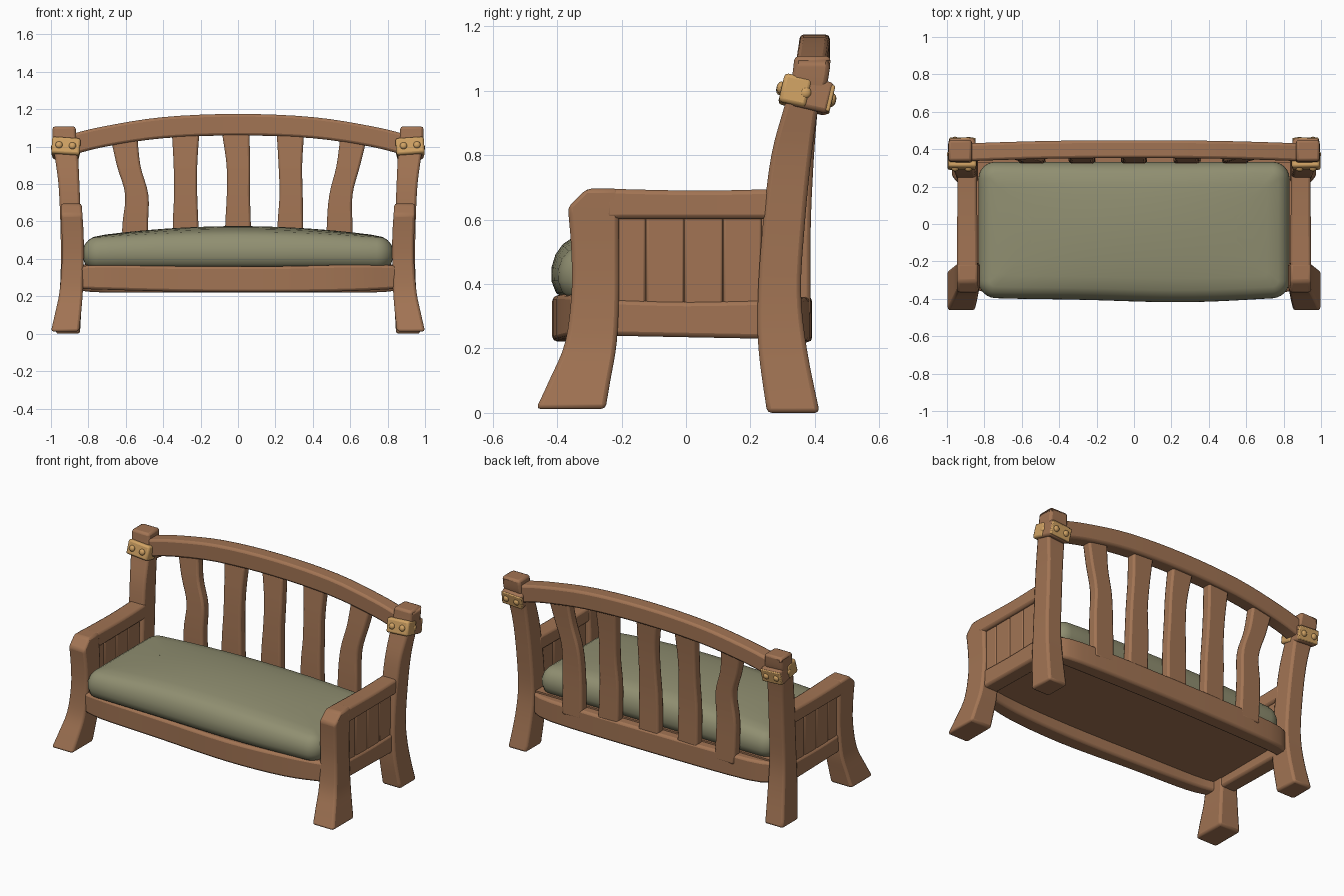
import bpy, bmesh, math
from mathutils import Vector, Matrix

if "Cube" in bpy.data.objects:
    bpy.data.objects.remove(bpy.data.objects["Cube"], do_unlink=True)


def material(name, rgb):
    m = bpy.data.materials.new(name)
    m.use_nodes = True
    m.diffuse_color = (*rgb, 1)
    m.node_tree.nodes["Principled BSDF"].inputs["Base Color"].default_value = (*rgb, 1)
    return m


WOOD = material("brown wood", (0.36, 0.175, 0.088))
CLOTH = material("sage cloth", (0.28, 0.275, 0.165))
BRASS = material("brass", (0.63, 0.36, 0.125))


def finish(name, bm, mat, bevel=0.0, segments=2, angle=40):
    bmesh.ops.recalc_face_normals(bm, faces=bm.faces)
    mesh = bpy.data.meshes.new(name)
    bm.to_mesh(mesh)
    bm.free()
    mesh.materials.append(mat)
    ob = bpy.data.objects.new(name, mesh)
    bpy.context.collection.objects.link(ob)
    if bevel:
        mod = ob.modifiers.new("Rounded edges", "BEVEL")
        mod.width, mod.segments = bevel, segments
        mod.limit_method, mod.angle_limit = "ANGLE", math.radians(35)
    bpy.ops.object.select_all(action="DESELECT")
    bpy.context.view_layer.objects.active = ob
    ob.select_set(True)
    bpy.ops.object.shade_smooth_by_angle(angle=math.radians(angle))
    return ob


def resample(stations, steps=4):
    """Smooth curve through the given cross-sections."""
    out = []
    for i in range(len(stations) - 1):
        p0, p1 = stations[max(i - 1, 0)], stations[i]
        p2, p3 = stations[i + 1], stations[min(i + 2, len(stations) - 1)]
        for k in range(steps):
            t = k / steps
            out.append([0.5 * (2 * b + (c - a) * t + (2 * a - 5 * b + 4 * c - d) * t * t
                               + (3 * b - a - 3 * c + d) * t ** 3)
                        for a, b, c, d in zip(p0, p1, p2, p3)])
    return out + [stations[-1]]


def beam(name, axis, stations, side=1, bevel=0.014, smooth=True, mat=WOOD):
    """Rectangular loft; a station is (position on axis, low/high, low/high)."""
    order = {"x": (0, 1, 2), "y": (1, 0, 2), "z": (2, 0, 1)}[axis]
    bm = bmesh.new()
    rings = []
    for t, a0, a1, b0, b1 in (resample(stations) if smooth else stations):
        ring = []
        for a, b in ((a0, b0), (a1, b0), (a1, b1), (a0, b1)):
            co = Vector()
            for i, v in zip(order, (t, a, b)):
                co[i] = v
            co.x *= side
            ring.append(bm.verts.new(co))
        rings.append(ring)
    for r, q in zip(rings, rings[1:]):
        for i in range(4):
            j = (i + 1) % 4
            bm.faces.new((r[i], r[j], q[j], q[i]))
    bm.faces.new(rings[0])
    bm.faces.new(rings[-1])
    return finish(name, bm, mat, bevel)


def box(name, x, y, z, side=1, tilt=None, bevel=0.008, mat=WOOD):
    """Box from ranges, optionally tilted by a matrix."""
    ob = beam(name, "z", [(z[0], *x, *y), (z[1], *x, *y)], side, bevel, False, mat)
    if tilt:
        ob.data.transform(tilt)
    return ob


def rivet(name, centre, axis, tilt, side):
    bm = bmesh.new()
    bmesh.ops.create_uvsphere(bm, u_segments=12, v_segments=8, radius=0.019)
    squash = Vector((1, 1, 1))
    squash[axis] = 0.7
    bmesh.ops.scale(bm, vec=squash, verts=bm.verts)
    bmesh.ops.translate(bm, vec=(centre[0] * side, *centre[1:]), verts=bm.verts)
    bm.transform(tilt)
    finish(name, bm, BRASS)


for side, word in ((1, "left"), (-1, "right")):
    # Front leg, ending in a chamfered corner that carries the armrest
    leg = resample([
        (0.012, 0.85, 1.0, -0.466, -0.25), (0.1, 0.84, 0.98, -0.425, -0.235),
        (0.22, 0.83, 0.955, -0.375, -0.215), (0.38, 0.825, 0.942, -0.355, -0.208),
        (0.52, 0.825, 0.942, -0.357, -0.208), (0.638, 0.832, 0.946, -0.367, -0.208)])
    beam(f"{word}_front_leg", "z", leg + [(0.696, 0.836, 0.948, -0.308, -0.208)],
         side, smooth=False)
    beam(f"{word}_back_post", "z", [
        (0, 0.845, 0.975, 0.252, 0.415), (0.2, 0.835, 0.955, 0.225, 0.375),
        (0.38, 0.835, 0.947, 0.224, 0.357), (0.6, 0.84, 0.95, 0.24, 0.37),
        (0.8, 0.848, 0.96, 0.265, 0.39), (0.95, 0.855, 0.98, 0.305, 0.412),
        (1.03, 0.862, 0.99, 0.327, 0.44), (1.108, 0.868, 0.992, 0.337, 0.45)], side, 0.017)
    beam(f"{word}_armrest", "y", [
        (-0.25, 0.836, 0.947, 0.602, 0.696), (0.04, 0.838, 0.945, 0.602, 0.69),
        (0.28, 0.84, 0.945, 0.602, 0.695)], side)
    # Side panel: lower rail, backing and planks
    beam(f"{word}_side_rail", "y", [
        (-0.25, 0.832, 0.932, 0.24, 0.352), (0, 0.832, 0.932, 0.235, 0.345),
        (0.26, 0.832, 0.932, 0.23, 0.35)], side)
    box(f"{word}_panel_backing", (0.868, 0.91), (-0.23, 0.25), (0.33, 0.62), side, bevel=0)
    for i in range(4):
        y = -0.245 + i * 0.12
        box(f"{word}_panel_plank_{i + 1}", (0.857, 0.922), (y + 0.001, y + 0.119),
            (0.33, 0.62), side, bevel=0.007)
    # Collar clamp tilted with the post
    centre = Vector((0.921 * side, 0.37, 0.99))
    tilt = (Matrix.Translation(centre) @ Matrix.Rotation(math.radians(-13), 4, "X")
            @ Matrix.Rotation(math.radians(-4 * side), 4, "Y"))
    box(f"{word}_collar_block", (-0.07, 0.07), (-0.04, 0.082), (-0.048, 0.05), side, tilt, 0.014)
    box(f"{word}_clamp_front", (-0.077, 0.075), (-0.076, 0.012), (-0.045, 0.046), side, tilt,
        0.012, BRASS)
    box(f"{word}_clamp_back", (-0.072, 0.068), (0.07, 0.086), (-0.041, 0.042), side, tilt,
        0.005, BRASS)
    for i, x in enumerate((-0.036, 0.036)):
        rivet(f"{word}_front_rivet_{i + 1}", (x, -0.078, 0), 1, tilt, side)
        rivet(f"{word}_back_rivet_{i + 1}", (x, 0.085, 0), 1, tilt, side)
    rivet(f"{word}_side_rivet", (0.066, 0, 0), 0, tilt, side)

# Seat frame
beam("front_rail", "x", [
    (-0.85, -0.35, -0.275, 0.24, 0.36), (-0.7, -0.38, -0.295, 0.235, 0.368),
    (-0.3, -0.388, -0.305, 0.225, 0.36), (0.2, -0.415, -0.315, 0.222, 0.36),
    (0.6, -0.402, -0.305, 0.228, 0.368), (0.85, -0.355, -0.275, 0.24, 0.365)])
beam("back_rail", "x", [
    (-0.86, 0.25, 0.325, 0.235, 0.36), (-0.7, 0.285, 0.378, 0.22, 0.36),
    (0, 0.295, 0.392, 0.22, 0.36), (0.7, 0.285, 0.378, 0.22, 0.36),
    (0.86, 0.25, 0.325, 0.235, 0.36)])
box("seat_board", (-0.85, 0.85), (-0.33, 0.33), (0.295, 0.37), bevel=0)

# Arched top rail
beam("top_rail", "x", [
    (s * x, y, y + 0.095, lo, hi) for s, x, y, lo, hi in (
        (-1, 0.9, 0.335, 0.95, 1.065), (-1, 0.72, 0.342, 0.998, 1.108),
        (-1, 0.4, 0.35, 1.045, 1.158), (1, 0, 0.352, 1.06, 1.175),
        (1, 0.4, 0.35, 1.045, 1.158), (1, 0.72, 0.342, 0.998, 1.108),
        (1, 0.9, 0.335, 0.95, 1.065))])

# Wavy back slats: centre x at rising heights
slats = ((-0.54, -0.55, -0.541, -0.585, -0.612), (-0.275, -0.28, -0.28, -0.281, -0.28),
         (0, 0, 0.002, 0.002, -0.012), (0.287, 0.28, 0.284, 0.28, 0.28),
         (0.54, 0.543, 0.55, 0.59, 0.622))
for n, xs in enumerate(slats):
    beam(f"back_slat_{n + 1}", "z", [
        (z, x - w, x + w, y, y + 0.062) for x, z, w, y in zip(
            xs, (0.3, 0.56, 0.74, 0.9, 1.07), (0.07, 0.069, 0.062, 0.063, 0.073),
            (0.325, 0.325, 0.332, 0.343, 0.36))], bevel=0.012)

# Crowned seat cushion: rounded-rectangle rings stacked up a soft edge to the top
bm = bmesh.new()
RIM, RADIUS, ARC = 14, 0.09, 7
layers = [(0.04, 0.355), (0.014, 0.372), (0, 0.41), (0.001, 0.445), (0.012, 0.475),
          (0.032, 0.497), (0.06, 0.509), (0.12, 0.513), (0.2, 0.513), (0.28, 0.513)]


def rim_points(inset):
    """Rounded rectangle with evenly split sides, shrunk by an inset."""
    w, d, r = 0.832 - inset, 0.362 - inset, max(0.02, RADIUS - inset)
    corners = []
    for q, (sx, sy) in enumerate(((1, 1), (-1, 1), (-1, -1), (1, -1))):
        corners.append([(sx * (w - r) + r * math.cos((q + k / (ARC - 1)) * math.pi / 2),
                         sy * (d - r) + r * math.sin((q + k / (ARC - 1)) * math.pi / 2))
                        for k in range(ARC)])
    for q in range(4):
        yield from corners[q]
        a, b = Vector(corners[q][-1]), Vector(corners[(q + 1) % 4][0])
        for k in range(1, RIM):
            yield a.lerp(b, k / RIM)


def crowned(x, y, z):
    crown = (1 - (x / 0.832) ** 2) * (0.4 + 0.6 * (1 - (y / 0.362) ** 2))
    bulge = (0.022 + 0.008 * math.sin(4 * x)) * (1 - (x / 0.84) ** 2) * max(0, -y / 0.362)
    return x, y - 0.03 - bulge, z + 0.062 * crown * min(1, max(0, (z - 0.41) / 0.1))


rings = [[bm.verts.new(crowned(x, y, z)) for x, y in rim_points(inset)] for inset, z in layers]
for r, q in zip(rings, rings[1:]):
    for k in range(len(r)):
        j = (k + 1) % len(r)
        bm.faces.new((r[k], r[j], q[j], q[k]))
bm.faces.new(rings[0])
# Ridge strip closing the middle of the top
ridge = [bm.verts.new(crowned(v.co.x, 0, 0.513)) for v in rings[-1]]
for k in range(len(ridge)):
    j = (k + 1) % len(ridge)
    bm.faces.new((rings[-1][k], rings[-1][j], ridge[j], ridge[k]))
bmesh.ops.remove_doubles(bm, verts=bm.verts, dist=0.002)
finish("seat_cushion", bm, CLOTH, angle=60)
